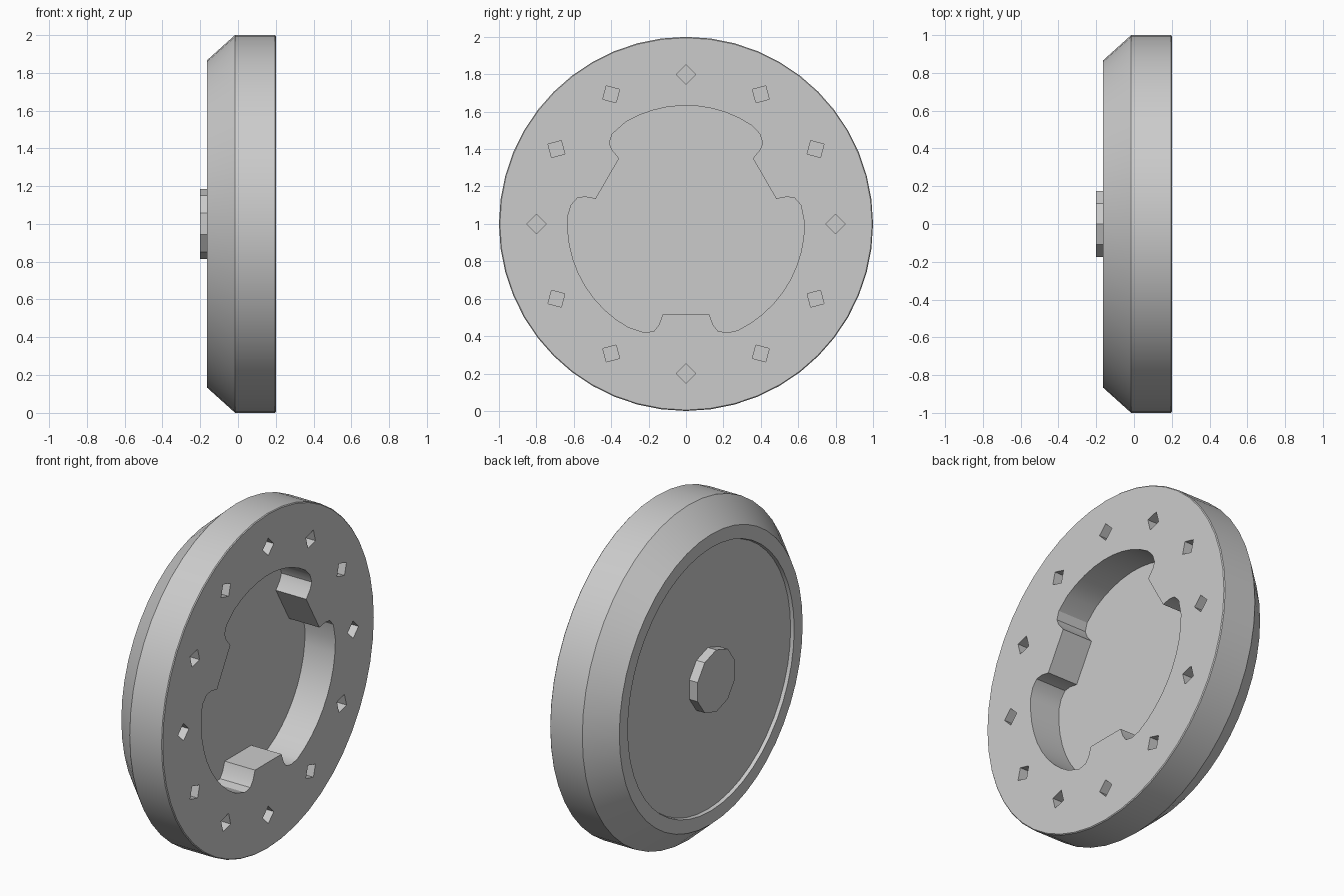
import bpy
import bmesh
from math import cos, sin, radians, tau
from mathutils import Vector

cube = bpy.data.objects.get("Cube")
if cube:
    bpy.data.objects.remove(cube)

grey = bpy.data.materials.new("plain grey")
grey.use_nodes = True
grey.diffuse_color = (0.6, 0.6, 0.6, 1)
grey.node_tree.nodes["Principled BSDF"].inputs["Base Color"].default_value = (0.6, 0.6, 0.6, 1)

CENTRE_Z = 1.0


def circle(radius, sides, turn=0.0, cy=0.0, cz=0.0):
    """Outline of a regular polygon in the disc plane."""
    return [(cy + radius * cos(turn + tau * i / sides),
             cz + radius * sin(turn + tau * i / sides)) for i in range(sides)]


def loft(name, sections):
    """Skin (x, outline) sections along x and cap both ends."""
    bm = bmesh.new()
    rings = [[bm.verts.new((x, y, z + CENTRE_Z)) for y, z in outline]
             for x, outline in sections]
    for a, b in zip(rings, rings[1:]):
        n = len(a)
        for i in range(n):
            j = (i + 1) % n
            bm.faces.new((a[i], a[j], b[j], b[i]))
    bm.faces.new(rings[0])
    bm.faces.new(rings[-1])
    bmesh.ops.recalc_face_normals(bm, faces=bm.faces)
    mesh = bpy.data.meshes.new(name)
    bm.to_mesh(mesh)
    bm.free()
    obj = bpy.data.objects.new(name, mesh)
    bpy.context.collection.objects.link(obj)
    mesh.materials.append(grey)
    return obj


def activate(obj):
    bpy.ops.object.select_all(action='DESELECT')
    obj.select_set(True)
    bpy.context.view_layer.objects.active = obj


def cut(target, cutter):
    cutter.hide_render = True
    mod = target.modifiers.new("cut", 'BOOLEAN')
    mod.operation = 'DIFFERENCE'
    mod.solver = 'EXACT'
    mod.object = cutter
    activate(target)
    bpy.ops.object.modifier_apply(modifier=mod.name)
    bpy.data.objects.remove(cutter)


# Disc body: shallow back recess, sloped back edge, straight rim
profile = [(-0.145, 0.78), (-0.165, 0.785), (-0.165, 0.865),
           (-0.015, 1.0), (0.195, 1.0), (0.2, 0.995)]
disc = loft("disc_body", [(x, circle(r, 48)) for x, r in profile])

# Front pocket: round opening with three inward tabs
tab = [(0.125, -0.485), (0.145, -0.54), (0.17, -0.572), (0.22, -0.582)]
tab = [(-y, z) for y, z in reversed(tab)] + tab
opening = []
for k in range(3):
    a = k * tau / 3
    opening += [(y * cos(a) - z * sin(a), y * sin(a) + z * cos(a)) for y, z in tab]
    for step in range(13):
        b = a + radians(-64 + 68 * step / 12 + step * 1.5)
        if b < a + radians(6):
            opening.append((0.633 * cos(b), 0.633 * sin(b)))
cut(disc, loft("pocket_cutter", [(0.0, opening), (0.3, opening)]))

# Ring of twelve small bolt holes
for k in range(12):
    a = k * tau / 12
    hole = circle(0.052, 4, a, 0.8 * cos(a), 0.8 * sin(a))
    cut(disc, loft("hole_cutter", [(0.1, hole), (0.3, hole)]))

# Back hub
hub = loft("back_hub", [(x, circle(0.185, 10, tau / 4)) for x in (-0.2, -0.14)])

activate(disc)
bpy.ops.object.shade_smooth_by_angle(angle=radians(30))
